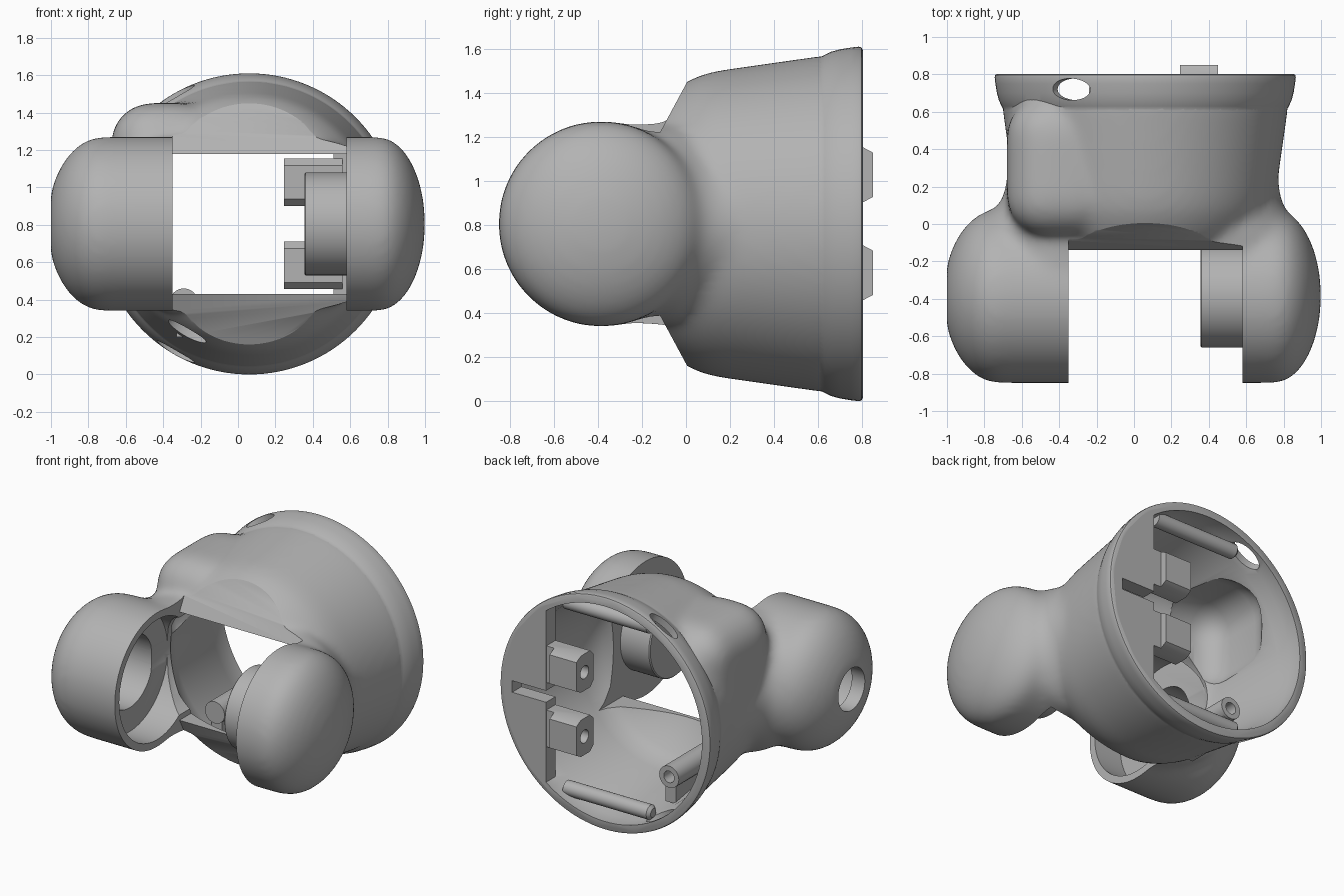
import bpy, bmesh, math
from mathutils import Matrix, Vector

cube = bpy.data.objects.get("Cube")
if cube:
    bpy.data.objects.remove(cube, do_unlink=True)

grey = bpy.data.materials.new("plain grey")
grey.use_nodes = True
colour = (0.45, 0.45, 0.45, 1)
grey.diffuse_color = colour
grey.node_tree.nodes["Principled BSDF"].inputs["Base Color"].default_value = colour

CX, CZ = 0.06, 0.805      # body axis
EY = -0.385               # ear axis depth
GAP_L, GAP_R = -0.35, 0.58


def finish(name, bm):
    bmesh.ops.recalc_face_normals(bm, faces=bm.faces)
    mesh = bpy.data.meshes.new(name)
    bm.to_mesh(mesh)
    bm.free()
    obj = bpy.data.objects.new(name, mesh)
    bpy.context.collection.objects.link(obj)
    mesh.materials.append(grey)
    return obj


def revolve(name, profile, axis, u, v, seg=96, matrix=Matrix()):
    """Solid of revolution; profile is (position along axis, radius)."""
    bm = bmesh.new()
    rings = []
    for a, r in profile:
        ring = []
        for i in range(seg):
            t = math.tau * i / seg
            p, q = u + r * math.cos(t), v + r * math.sin(t)
            ring.append(bm.verts.new((p, a, q) if axis == "y" else (a, p, q)))
        rings.append(ring)
    for lo, hi in zip(rings, rings[1:]):
        for i in range(seg):
            j = (i + 1) % seg
            bm.faces.new((lo[i], lo[j], hi[j], hi[i]))
    bm.faces.new(rings[0])
    bm.faces.new(rings[-1])
    bm.transform(matrix)
    return finish(name, bm)


def box(name, x0, x1, y0, y1, z0, z1, bevel=0, steps=6):
    bm = bmesh.new()
    size = Vector((x1 - x0, y1 - y0, z1 - z0))
    mid = Vector((x0 + x1, y0 + y1, z0 + z1)) / 2
    bmesh.ops.create_cube(bm, size=1, matrix=Matrix.Translation(mid) @ Matrix.Diagonal((*size, 1)))
    if bevel:
        bmesh.ops.bevel(bm, geom=bm.edges[:], offset=bevel, segments=steps, profile=0.5, affect="EDGES")
    return finish(name, bm)


def prism(name, points, x0, x1):
    """Side profile of (y, z) points stretched along x."""
    bm = bmesh.new()
    face = bm.faces.new([bm.verts.new((x0, y, z)) for y, z in points])
    out = bmesh.ops.extrude_face_region(bm, geom=[face])
    bmesh.ops.translate(bm, vec=(x1 - x0, 0, 0),
                        verts=[e for e in out["geom"] if isinstance(e, bmesh.types.BMVert)])
    return finish(name, bm)


def apply(obj, mod):
    bpy.context.view_layer.objects.active = obj
    bpy.ops.object.modifier_apply(modifier=mod.name)


def combine(obj, others, operation):
    for other in others:
        mod = obj.modifiers.new("combine", "BOOLEAN")
        mod.operation, mod.object, mod.solver = operation, other, "EXACT"
        apply(obj, mod)
        bpy.data.objects.remove(other, do_unlink=True)


def dome(start, depth, end, limit, radius=0.466, steps=20):
    """Capsule half: straight from start, then an elliptical end cut off at the limit angle."""
    side = 1 if end > start else -1
    pts = [(start, radius)]
    for i in range(steps + 1):
        t = limit * i / steps
        pts.append((end + side * depth * math.sin(t), radius * math.cos(t)))
    return pts


# Outer skin: body, two rounded ears with necks, and a shoulder bulge, blended together
shell = revolve("shell", [(-0.2, 0.38), (-0.12, 0.55), (-0.065, 0.605), (0, 0.645), (0.07, 0.678),
                          (0.15, 0.697), (0.63, 0.765), (0.74, 0.765)], "y", CX, CZ)
ear_open = revolve("ear_open", dome(-0.2, 0.3, -0.72, math.radians(70.5)), "x", EY, CZ)
ear_solid = revolve("ear_solid", dome(0.45, 0.25, 0.75, math.radians(88.5)), "x", EY, CZ)
neck_open = revolve("neck_open", [(-0.25, 0.45), (-0.05, 0.46), (0, 0.45), (0.05, 0.41), (0.1, 0.367),
                                  (0.15, 0.338), (0.25, 0.318), (0.35, 0.318)], "y", -0.36, CZ)
neck_solid = revolve("neck_solid", [(-0.25, 0.44), (-0.05, 0.45), (0, 0.43), (0.05, 0.405), (0.1, 0.38),
                                    (0.15, 0.362), (0.25, 0.35), (0.35, 0.35)], "y", 0.42, CZ)
bulge = box("bulge", -0.68, -0.1, -0.07, 0.69, 0.72, 1.452, 0.22)
combine(shell, [ear_open, ear_solid, neck_open, neck_solid, bulge], "UNION")

remesh = shell.modifiers.new("blend", "REMESH")
remesh.mode, remesh.voxel_size = "VOXEL", 0.022
apply(shell, remesh)
smooth = shell.modifiers.new("soften", "SMOOTH")
smooth.factor, smooth.iterations = 0.5, 28
apply(shell, smooth)

# Flared rim at the back
rim = revolve("rim", [(0.58, 0.74), (0.63, 0.768), (0.66, 0.782), (0.7, 0.793), (0.75, 0.801),
                      (0.785, 0.805), (0.797, 0.802), (0.803, 0.79)], "y", CX, CZ, 128)
combine(shell, [rim], "UNION")

# Hollow inside, front gap with sloped lips, and window
cavity = revolve("cavity", [(-0.14, 0.33), (0, 0.58), (0.07, 0.625), (0.15, 0.65), (0.63, 0.715),
                            (0.7, 0.745), (0.9, 0.745)], "y", CX, CZ)
bulge_cavity = box("bulge_cavity", -0.63, -0.1, 0.0, 0.62, 0.8, 1.395, 0.19)
neck_cavity = revolve("neck_cavity", [(-0.3, 0.37), (0, 0.37), (0.15, 0.33)], "y", -0.2, CZ)
half, tip, slope = 0.375, -0.14, 0.26 / 0.14
far = half + slope * 0.3
gap = prism("gap", [(tip, CZ - half), (tip + 0.3, CZ - far), (-1.2, CZ - far), (-1.2, CZ + far),
                    (tip + 0.3, CZ + far), (tip, CZ + half)], GAP_L, GAP_R)
window = box("window", GAP_L, GAP_R, -0.3, 0.3, CZ - half, CZ + half)
cup = revolve("cup", [(-0.2, 0.415), (-0.56, 0.415)], "x", EY, CZ)
bore = revolve("bore", [(-0.5, 0.25), (-0.9, 0.25)], "x", EY, CZ)
end_hole = revolve("end_hole", [(-0.8, 0.145), (-1.2, 0.145)], "x", EY, CZ)
combine(shell, [cavity, bulge_cavity, neck_cavity, gap, window, cup, bore, end_hole], "DIFFERENCE")

# Long holes through the rim above and below, and through the lower shoulder
for sign, y, r in ((1, 0.72, 0.78), (-1, 0.72, 0.78), (-1, 0.07, 0.67)):
    tilt = math.radians(30)
    out = Vector((-math.sin(tilt), 0, sign * math.cos(tilt)))
    along = Vector((math.cos(tilt), 0, sign * math.sin(tilt)))
    basis = Matrix((out, Vector((0, 1, 0)), along * 2)).transposed().to_4x4()
    place = Matrix.Translation(Vector((CX, y, CZ)) + out * r) @ basis
    slot = revolve("slot", [(-0.13, 0.058), (0.13, 0.058)], "x", 0, 0, 40, place)
    combine(shell, [slot], "DIFFERENCE")

# Flat plate closing one side of the back, with a slot across it
plate = revolve("back_plate", [(0.7, 0.77), (0.803, 0.775)], "y", CX, CZ)
combine(plate, [box("plate_trim", -1, 0.51, 0, 1, -1, 3),
                box("plate_slot", 0.4, 0.77, 0.6, 1, 0.765, 0.845)], "DIFFERENCE")
combine(shell, [plate], "UNION")

# Round plug on the inside of the solid ear
plug = revolve("plug", [(0.355, 0.268), (0.362, 0.275), (0.6, 0.275)], "x", EY, CZ)

# Two sideways posts on the plate, drilled in their ends
for name, z in (("upper_post", 1.028), ("lower_post", 0.583)):
    post = prism(name, [(0.66, z - 0.09), (0.7, z - 0.127), (0.8, z - 0.127), (0.85, z - 0.1),
                        (0.85, z + 0.1), (0.8, z + 0.127), (0.7, z + 0.127), (0.66, z + 0.09)], 0.245, 0.56)
    trim = box("post_trim", 0.45, 0.9, 0.8, 0.95, 0, 2)
    drill = revolve("drill", [(0.2, 0.045), (0.42, 0.045)], "x", 0.76, z, 32)
    combine(post, [trim, drill], "DIFFERENCE")

# Inner rails and a small screw tube
for name, z in (("upper_rail", CZ + 0.645), ("lower_rail", CZ - 0.645)):
    revolve(name, [(-0.24, 0.03), (-0.22, 0.05), (0.42, 0.05)], "x", 0.7, z, 32)
tube = revolve("screw_tube", [(0.16, 0.075), (0.6, 0.075)], "y", -0.29, 0.385, 40)
combine(tube, [revolve("tube_drill", [(0.3, 0.04), (0.7, 0.04)], "y", -0.29, 0.385, 32)], "DIFFERENCE")
box("tube_web", -0.33, -0.25, 0.18, 0.58, 0.2, 0.34)

# Smooth shading with sharp edges kept
for obj in bpy.context.scene.objects:
    obj.select_set(obj.type == "MESH")
bpy.context.view_layer.objects.active = shell
bpy.ops.object.shade_smooth_by_angle(angle=math.radians(32))
